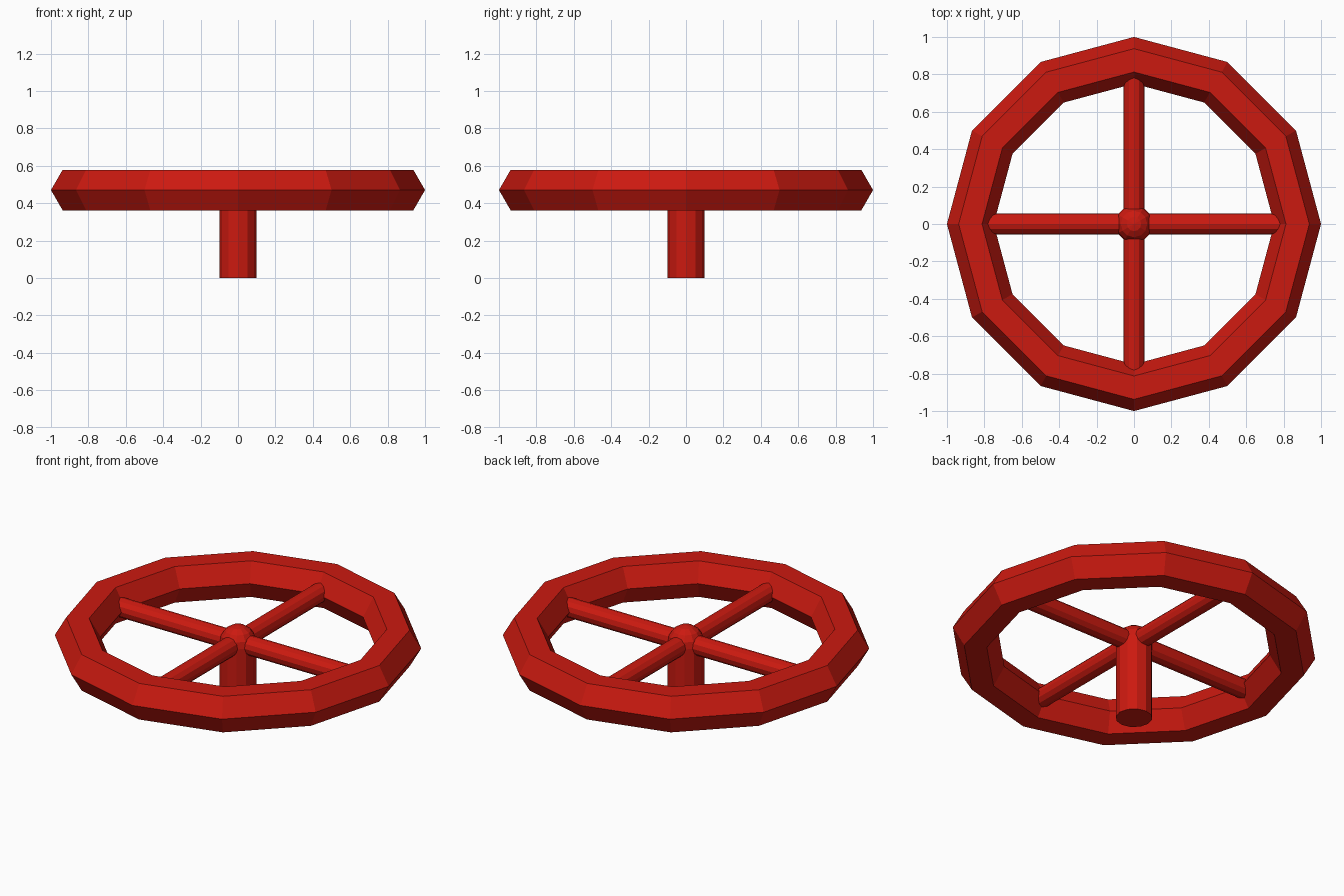
import bpy
from math import pi

if "Cube" in bpy.data.objects:
    bpy.data.objects.remove(bpy.data.objects["Cube"])

RIM_Z = 0.47

red = bpy.data.materials.new("red_paint")
red.diffuse_color = (0.6, 0.01, 0.005, 1)
red.use_nodes = True
red.node_tree.nodes["Principled BSDF"].inputs["Base Color"].default_value = red.diffuse_color


def finish(name):
    obj = bpy.context.object
    obj.name = name
    obj.data.materials.append(red)
    return obj


# Rim: low-poly ring with a hexagonal section
bpy.ops.mesh.primitive_torus_add(major_segments=12, minor_segments=6,
                                 major_radius=0.875, minor_radius=0.125,
                                 location=(0, 0, RIM_Z))
finish("rim")

# Stem, turned so that vertices lie on the x and y axes
bpy.ops.mesh.primitive_cylinder_add(vertices=12, radius=0.1, depth=RIM_Z,
                                    location=(0, 0, RIM_Z / 2))
finish("stem")

# Rounded cap on the stem
bpy.ops.mesh.primitive_uv_sphere_add(segments=12, ring_count=8, radius=0.1,
                                     location=(0, 0, RIM_Z))
finish("hub_cap")

# Two crossing bars make the four spokes
for name, rot in (("spokes_side", (0, pi / 2, 0)), ("spokes_front_back", (pi / 2, 0, 0))):
    bpy.ops.mesh.primitive_cylinder_add(vertices=12, radius=0.055, depth=1.64,
                                        location=(0, 0, RIM_Z), rotation=rot)
    finish(name)
